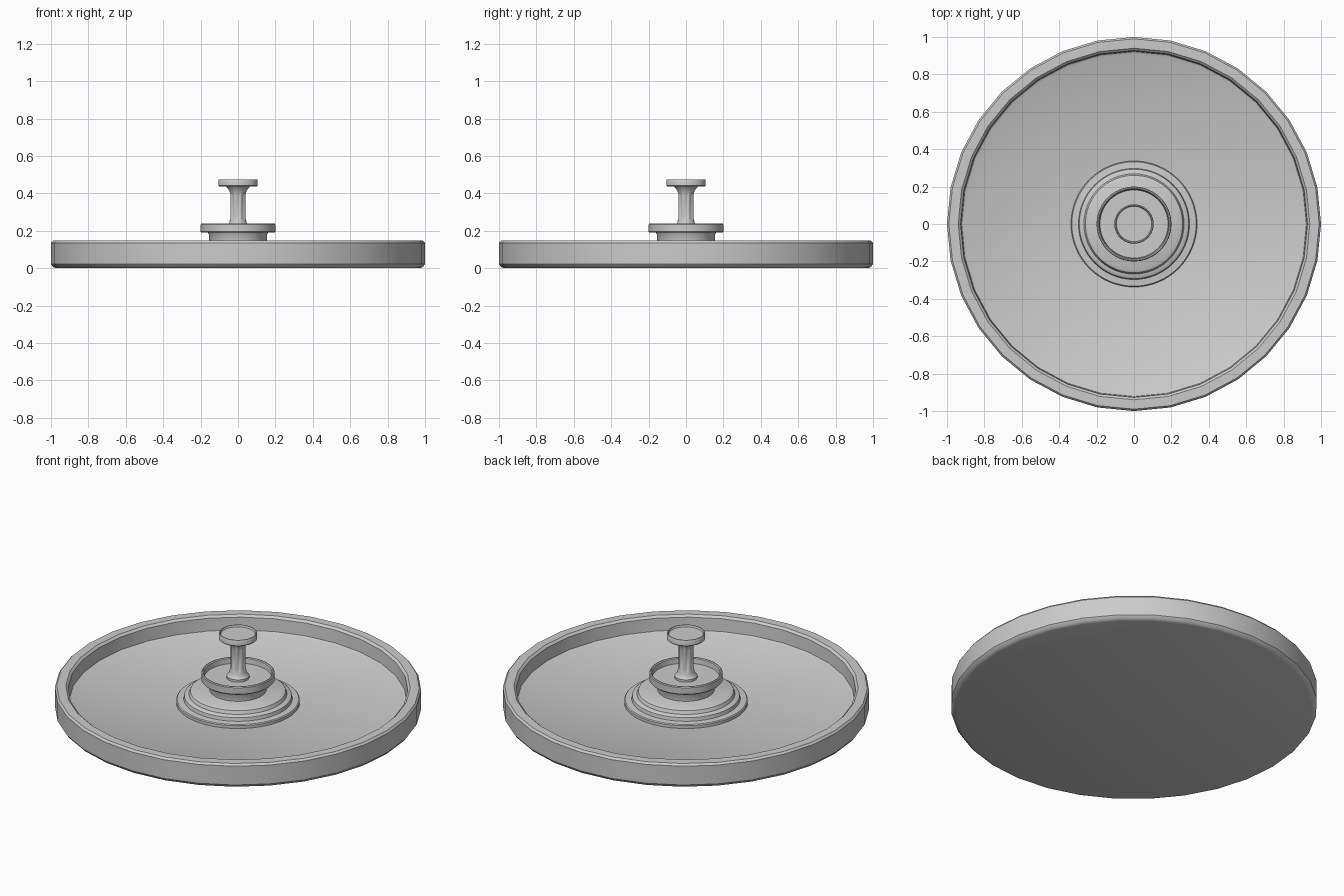
import bpy, bmesh, math

if "Cube" in bpy.data.objects:
    bpy.data.objects.remove(bpy.data.objects["Cube"])


def lathe(name, profile, sides, angle=35, flutes=None):
    """Spin an (r, z) profile about z; flutes = (count, depth, z_min, z_max)."""
    bm = bmesh.new()
    rings = []
    for r, z in profile:
        if r < 1e-6:
            rings.append([bm.verts.new((0, 0, z))])
            continue
        ring = []
        for i in range(sides):
            a = 2 * math.pi * i / sides
            rr = r
            if flutes and flutes[2] <= z <= flutes[3]:
                rr -= flutes[1] * (0.5 + 0.5 * math.cos(flutes[0] * a))
            ring.append(bm.verts.new((rr * math.cos(a), rr * math.sin(a), z)))
        rings.append(ring)
    for a, b in zip(rings, rings[1:]):
        for i in range(sides):
            j = (i + 1) % sides
            if len(a) == 1:
                bm.faces.new((a[0], b[j], b[i]))
            elif len(b) == 1:
                bm.faces.new((a[i], a[j], b[0]))
            else:
                bm.faces.new((a[i], a[j], b[j], b[i]))
    bmesh.ops.recalc_face_normals(bm, faces=bm.faces)
    mesh = bpy.data.meshes.new(name)
    bm.to_mesh(mesh)
    bm.free()
    ob = bpy.data.objects.new(name, mesh)
    bpy.context.collection.objects.link(ob)
    bpy.ops.object.select_all(action='DESELECT')
    ob.select_set(True)
    bpy.context.view_layer.objects.active = ob
    bpy.ops.object.shade_smooth_by_angle(angle=math.radians(angle))
    return ob


# Wide pool with a raised rim
lathe("pool_basin", [(0, 0), (0.97, 0), (0.988, 0.006), (1.0, 0.022),
                     (1.0, 0.135), (0.99, 0.147), (0.94, 0.147),
                     (0.927, 0.135), (0.922, 0.06), (0.91, 0.053),
                     (0, 0.053)], 32)

# Stepped plinth in the middle of the pool
lathe("stepped_plinth", [(0, 0.04), (0.337, 0.04), (0.337, 0.07),
                         (0.332, 0.075), (0.297, 0.078), (0.293, 0.098),
                         (0.285, 0.104), (0.268, 0.106), (0.260, 0.125),
                         (0.245, 0.132), (0, 0.132)], 64)

# Neck carrying the lower bowl
lathe("bowl_neck", [(0, 0.125), (0.155, 0.125), (0.155, 0.18),
                    (0.165, 0.195), (0, 0.195)], 64)

# Lower bowl
lathe("lower_bowl", [(0, 0.19), (0.195, 0.19), (0.2, 0.196), (0.2, 0.234),
                     (0.196, 0.239), (0.19, 0.239), (0.185, 0.234),
                     (0.182, 0.205), (0, 0.203)], 64)

# Fluted column with flared ends
lathe("column", [(0, 0.2), (0.062, 0.2), (0.062, 0.218), (0.052, 0.226),
                 (0.046, 0.245), (0.043, 0.26), (0.043, 0.27),
                 (0.042, 0.39), (0.042, 0.4), (0.046, 0.415),
                 (0.058, 0.43), (0.068, 0.442), (0, 0.442)], 64,
      flutes=(8, 0.007, 0.265, 0.395))

# Small upper bowl
lathe("upper_bowl", [(0, 0.438), (0.1, 0.438), (0.105, 0.443),
                     (0.105, 0.47), (0.102, 0.475), (0.098, 0.475),
                     (0.094, 0.464), (0, 0.462)], 64)
